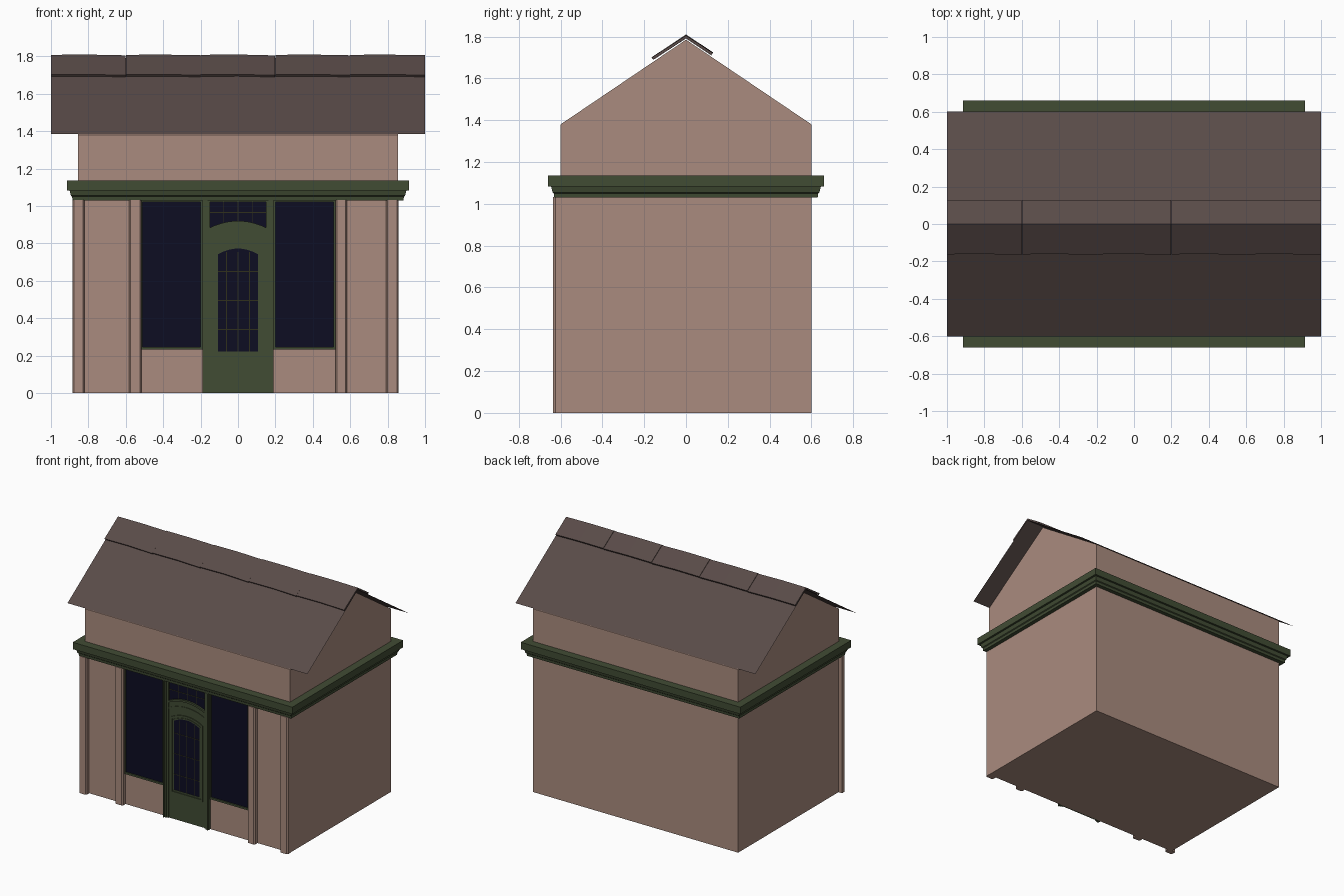
import bpy, bmesh, math, random

if "Cube" in bpy.data.objects:
    bpy.data.objects.remove(bpy.data.objects["Cube"])

random.seed(4)


def material(name, rgb):
    m = bpy.data.materials.new(name)
    m.diffuse_color = (*rgb, 1)
    m.use_nodes = True
    m.node_tree.nodes["Principled BSDF"].inputs["Base Color"].default_value = m.diffuse_color
    return m


STONE = material("stone", (0.40, 0.26, 0.21))
GREEN = material("green_paint", (0.053, 0.072, 0.034))
GLASS = material("dark_glass", (0.004, 0.004, 0.016))
BAR = material("glazing_bar", (0.03, 0.03, 0.012))
ROOF = material("roof", (0.10, 0.07, 0.065))


def loft(name, rings, mat, wrap=False, smooth=False):
    """Skin closed rings of equal length; cap the ends, or wrap into a frame."""
    bm = bmesh.new()
    rows = [[bm.verts.new(p) for p in r] for r in rings]
    n = len(rows[0])
    for i in range(len(rows) if wrap else len(rows) - 1):
        a, b = rows[i], rows[(i + 1) % len(rows)]
        for j in range(n):
            k = (j + 1) % n
            bm.faces.new((a[j], a[k], b[k], b[j]))
    if not wrap:
        bm.faces.new(rows[0])
        bm.faces.new(rows[-1])
    bmesh.ops.recalc_face_normals(bm, faces=bm.faces[:])
    me = bpy.data.meshes.new(name)
    bm.to_mesh(me)
    bm.free()
    me.materials.append(mat)
    ob = bpy.data.objects.new(name, me)
    bpy.context.collection.objects.link(ob)
    if smooth:
        for p in me.polygons:
            p.use_smooth = True
    return ob


def slab(name, outline, y0, y1, mat):
    """Extrude an x-z outline along y."""
    return loft(name, [[(x, y, z) for x, z in outline] for y in (y0, y1)], mat)


def frame(name, outer, inner, y0, y1, mat):
    """Raised border between two x-z outlines."""
    return loft(name, [[(x, y, z) for x, z in o] for o, y in
                       ((outer, y0), (outer, y1), (inner, y1), (inner, y0))], mat, wrap=True)


def rect(x0, x1, z0, z1):
    return [(x0, z0), (x1, z0), (x1, z1), (x0, z1)]


def curve_top(w, spring, crown, n=12):
    xs = [w - 2 * w * i / n for i in range(n + 1)]
    return [(x, spring + (crown - spring) * (1 - (x / w) ** 2)) for x in xs]


def arch(w, z0, spring, crown):
    return [(-w, z0), (w, z0)] + curve_top(w, spring, crown)


# Walls with gable ends
gable = [(-0.6, 0), (0.6, 0), (0.6, 1.38), (0, 1.785), (-0.6, 1.38)]
loft("walls", [[(x, y, z) for y, z in gable] for x in (-0.855, 0.855)], STONE)

# Thin roof sheets
me = bpy.data.meshes.new("roof_sheet")
me.from_pydata([(x, y, z) for x in (-1, 1) for y, z in ((-0.602, 1.385), (0, 1.791), (0.602, 1.385))],
               [], [(0, 3, 4, 1), (1, 4, 5, 2)])
me.materials.append(ROOF)
bpy.context.collection.objects.link(bpy.data.objects.new("roof_sheet", me))

# Ridge tiles, each slightly askew
for i in range(5):
    rings = []
    skew = random.uniform(0.002, 0.005)
    for x, s in ((-1 + 0.4 * i, 0), (-0.8 + 0.4 * i, -skew / 2), (-0.601 + 0.4 * i, skew)):
        prof = [(-0.153, 1.692), (-0.162, 1.702), (0.0, 1.808), (0.128, 1.724), (0.121, 1.713), (0.0, 1.794)]
        rings.append([(x, y - (s if y < 0 else 0), z - s) for y, z in prof])
    loft(f"ridge_tile_{i + 1}", rings, ROOF)

# Cornice running round all four sides
cornice = [(-0.01, 1.03), (0.03, 1.03), (0.032, 1.05), (0.038, 1.055), (0.045, 1.083),
           (0.06, 1.083), (0.06, 1.135), (-0.01, 1.135)]
loft("cornice", [[(sx * (0.855 + d), sy * (0.6 + d), z)
                  for sx, sy in ((-1, -1), (1, -1), (1, 1), (-1, 1))] for d, z in cornice],
     GREEN, wrap=True)

# Pilasters with chamfered front corners
for i, (a, b) in enumerate(((-0.885, -0.82), (-0.583, -0.517), (0.52, 0.583), (0.792, 0.857))):
    plan = [(a, -0.595), (a, -0.625), (a + 0.008, -0.635), (b - 0.008, -0.635), (b, -0.625), (b, -0.595)]
    loft(f"pilaster_{i + 1}", [[(x, y, z) for x, y in plan] for z in (0, 1.032)], STONE)

# Shop windows and door jambs, mirrored left and right
for s, side in ((-1, "left"), (1, "right")):
    x0, x1 = sorted((s * 0.188, s * 0.522))
    frame(f"window_frame_{side}", rect(x0, x1, 0.232, 1.031),
          rect(x0 + 0.012, x1 - 0.012, 0.246, 1.02), -0.598, -0.613, GREEN)
    slab(f"window_glass_{side}", rect(x0 + 0.01, x1 - 0.01, 0.24, 1.025), -0.598, -0.604, GLASS)
    for k, (a, b, y) in enumerate(((0.164, 0.19, -0.622), (0.178, 0.186, -0.628),
                                   (0.15, 0.166, -0.615))):
        slab(f"door_jamb_{side}_{k + 1}", rect(*sorted((s * a, s * b)), 0, 1.031), -0.598, y, GREEN)

# Transom light above the door
slab("transom_glass", rect(-0.155, 0.155, 0.86, 1.025), -0.598, -0.603, GLASS)
slab("transom_head", rect(-0.155, 0.155, 1.02, 1.031), -0.598, -0.613, GREEN)
for k, x in enumerate((-0.076, 0, 0.076)):
    slab(f"transom_bar_{k + 1}", rect(x - 0.002, x + 0.002, 0.88, 1.022), -0.6, -0.605, BAR)
slab("transom_cross_bar", rect(-0.152, 0.152, 0.963, 0.967), -0.6, -0.605, BAR)

# Door leaf with arched head mouldings
slab("door_leaf", arch(0.155, 0, 0.87, 0.912), -0.598, -0.608, GREEN)
for k, (low, high, y) in enumerate(((0.868, 0.883, -0.616), (0.82, 0.83, -0.612))):
    slab(f"door_arch_moulding_{k + 1}",
         curve_top(0.152, high, high + 0.037) + curve_top(0.152, low, low + 0.037)[::-1],
         -0.6, y, GREEN)
frame("door_panel_border", arch(0.134, 0.195, 0.765, 0.802), arch(0.12, 0.208, 0.755, 0.788),
      -0.6, -0.614, GREEN)
frame("door_glass_bead", arch(0.114, 0.212, 0.75, 0.782), arch(0.106, 0.222, 0.742, 0.772),
      -0.6, -0.612, GREEN)
slab("door_glass", arch(0.108, 0.22, 0.743, 0.774), -0.6, -0.6095, GLASS)

# Door glazing bars
for k, x in enumerate((-0.062, 0, 0.062)):
    slab(f"door_bar_{k + 1}", rect(x - 0.002, x + 0.002, 0.222, 0.755), -0.6, -0.611, BAR)
for k, z in enumerate((0.34, 0.495, 0.65)):
    slab(f"door_cross_bar_{k + 1}", rect(-0.106, 0.106, z - 0.002, z + 0.002), -0.6, -0.611, BAR)
